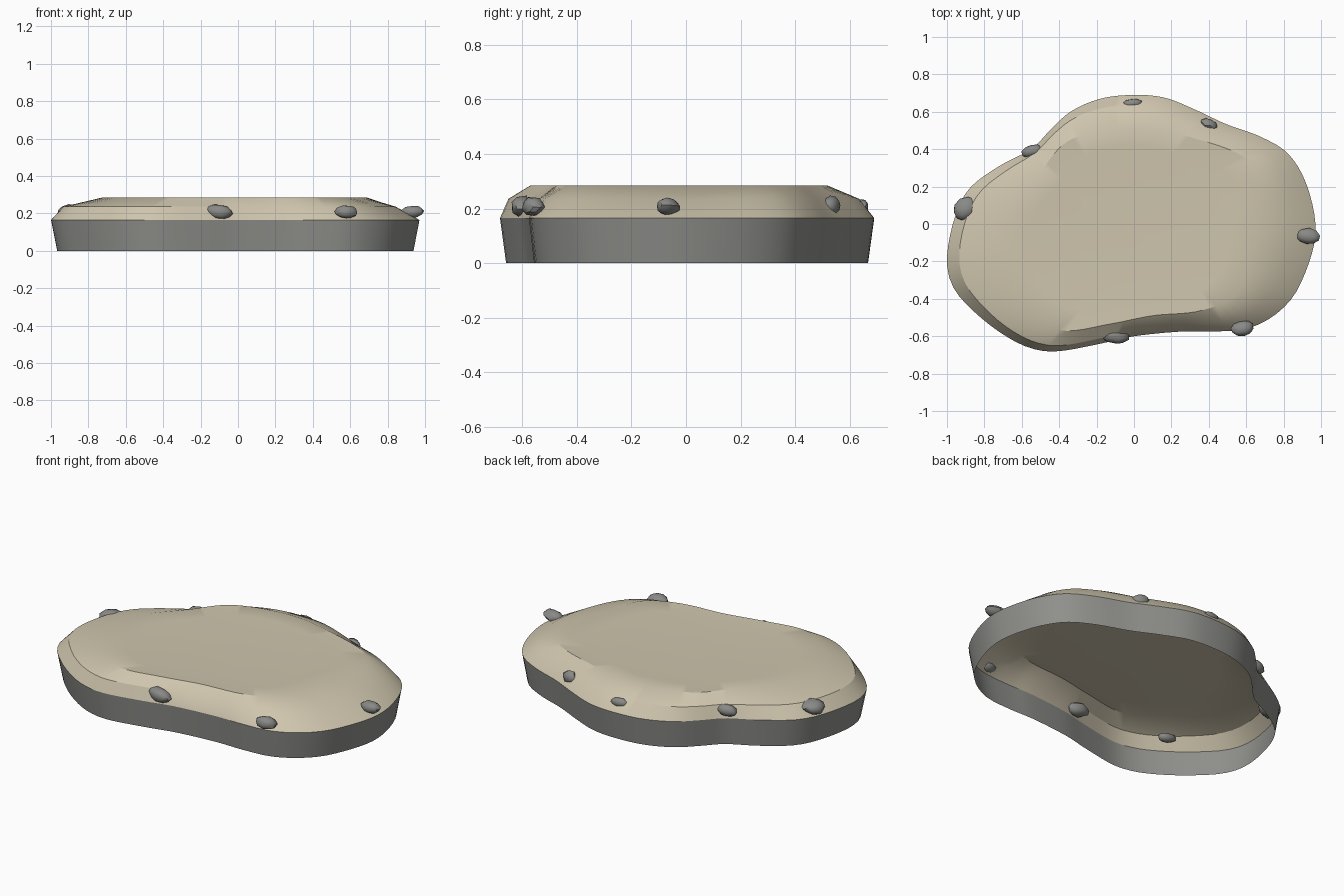
import bpy, bmesh, math, random
from mathutils import Vector

random.seed(4)
cube = bpy.data.objects.get("Cube")
if cube:
    bpy.data.objects.remove(cube, do_unlink=True)


def material(name, color):
    m = bpy.data.materials.new(name)
    m.use_nodes = True
    m.diffuse_color = color
    m.node_tree.nodes["Principled BSDF"].inputs["Base Color"].default_value = color
    return m


SAND = material("sand", (0.62, 0.56, 0.42, 1))
ROCK = material("rock grey", (0.28, 0.28, 0.265, 1))
PEBBLE = material("pebble grey", (0.25, 0.25, 0.24, 1))

# Plan outlines, counter-clockwise: widest edge and raised plateau
EDGE = [(.97, -.06), (.93, .19), (.83, .37), (.68, .465), (.49, .535), (.33, .61),
        (.165, .675), (0, .69), (-.18, .67), (-.34, .6), (-.45, .5), (-.55, .4),
        (-.72, .31), (-.88, .19), (-.96, .03), (-1, -.19), (-.96, -.35), (-.82, -.5),
        (-.66, -.615), (-.53, -.67), (-.4, -.68), (-.18, -.64), (0, -.6), (.25, -.575),
        (.43, -.575), (.62, -.555), (.78, -.465), (.89, -.32)]
PLATEAU = [(.66, -.05), (.69, .2), (.6, .35), (.35, .45), (0, .52), (-.34, .45),
           (-.52, .25), (-.68, .06), (-.73, -.12), (-.68, -.32), (-.57, -.48),
           (-.38, -.57), (-.13, -.535), (.1, -.49), (.35, -.465), (.54, -.38), (.62, -.2)]
COUNT = 112
ANGLES = [2 * math.pi * i / COUNT for i in range(COUNT)]


def radii(points):
    """Radius at each angle of a smooth closed curve through the points."""
    pts = [Vector(p) for p in points]
    n = len(pts)
    dense = []
    for i in range(n):
        a, b, c, d = (pts[(i + k) % n] for k in (-1, 0, 1, 2))
        for s in range(12):
            t = s / 12
            p = b + t / 2 * ((c - a) + t * ((2 * a - 5 * b + 4 * c - d)
                                            + t * (3 * b - a - 3 * c + d)))
            dense.append((math.atan2(p.y, p.x) % math.tau, p.length))
    dense.sort()
    first, last = dense[0], dense[-1]
    dense = [(last[0] - math.tau, last[1])] + dense + [(first[0] + math.tau, first[1])]
    result = []
    for ang in ANGLES:
        for (a0, r0), (a1, r1) in zip(dense, dense[1:]):
            if a0 <= ang <= a1:
                result.append(r0 + (r1 - r0) * (ang - a0) / max(a1 - a0, 1e-9))
                break
    return result


def finish(bm, name, mat, angle):
    mesh = bpy.data.meshes.new(name)
    bm.to_mesh(mesh)
    bm.free()
    mesh.materials.append(mat)
    obj = bpy.data.objects.new(name, mesh)
    bpy.context.collection.objects.link(obj)
    bpy.ops.object.select_all(action='DESELECT')
    obj.select_set(True)
    bpy.context.view_layer.objects.active = obj
    bpy.ops.object.shade_smooth_by_angle(angle=math.radians(angle))
    return obj


def loft(name, rings, mat, cap):
    """Skin a stack of (radii, height) rings, from bottom to top."""
    bm = bmesh.new()
    loops = [[bm.verts.new((r * math.cos(a), r * math.sin(a), z))
              for r, a in zip(rs, ANGLES)] for rs, z in rings]
    for low, high in zip(loops, loops[1:]):
        for i in range(COUNT):
            j = (i + 1) % COUNT
            bm.faces.new((low[i], low[j], high[j], high[i]))
    if cap:
        bm.faces.new(loops[-1])
    return finish(bm, name, mat, 30)


edge = radii(EDGE)
plateau = radii(PLATEAU)
# The shoulder lies closest to the edge on the right-hand side
shoulder = [e + (p - e) * (0.33 + 0.09 * math.cos(a))
            for e, p, a in zip(edge, plateau, ANGLES)]

# Open-bottomed rock wall and sandy top
loft("rock_wall", [([r * 0.967 for r in edge], 0), (edge, 0.165)], ROCK, False)
loft("sand_top", [(edge, 0.165), (shoulder, 0.236), (plateau, 0.284),
                  ([r * 0.8 for r in plateau], 0.279)], SAND, True)

# Pebbles around the rim: position, half sizes, turn in degrees
PEBBLES = [(-.01, .645, (.054, .025, .028), 5), (.4, .53, (.052, .034, .038), -25),
           (-.545, .39, (.062, .034, .035), 12), (-.9, .08, (.07, .06, .04), 30),
           (-.67, -.52, (.056, .03, .026), -10), (-.1, -.6, (.075, .042, .04), -5),
           (.58, -.56, (.064, .042, .036), 12), (.93, -.065, (.066, .042, .033), -10)]
for number, (x, y, size, turn) in enumerate(PEBBLES, 1):
    bm = bmesh.new()
    bmesh.ops.create_icosphere(bm, subdivisions=2, radius=1)
    for v in bm.verts:
        v.co *= random.uniform(0.9, 1.06)
        v.co = Vector(c * s for c, s in zip(v.co, size))
    stone = finish(bm, f"pebble_{number}", PEBBLE, 40)
    stone.location = (x, y, 0.208)
    stone.rotation_euler = (0, random.uniform(-0.15, 0.15), math.radians(turn))
